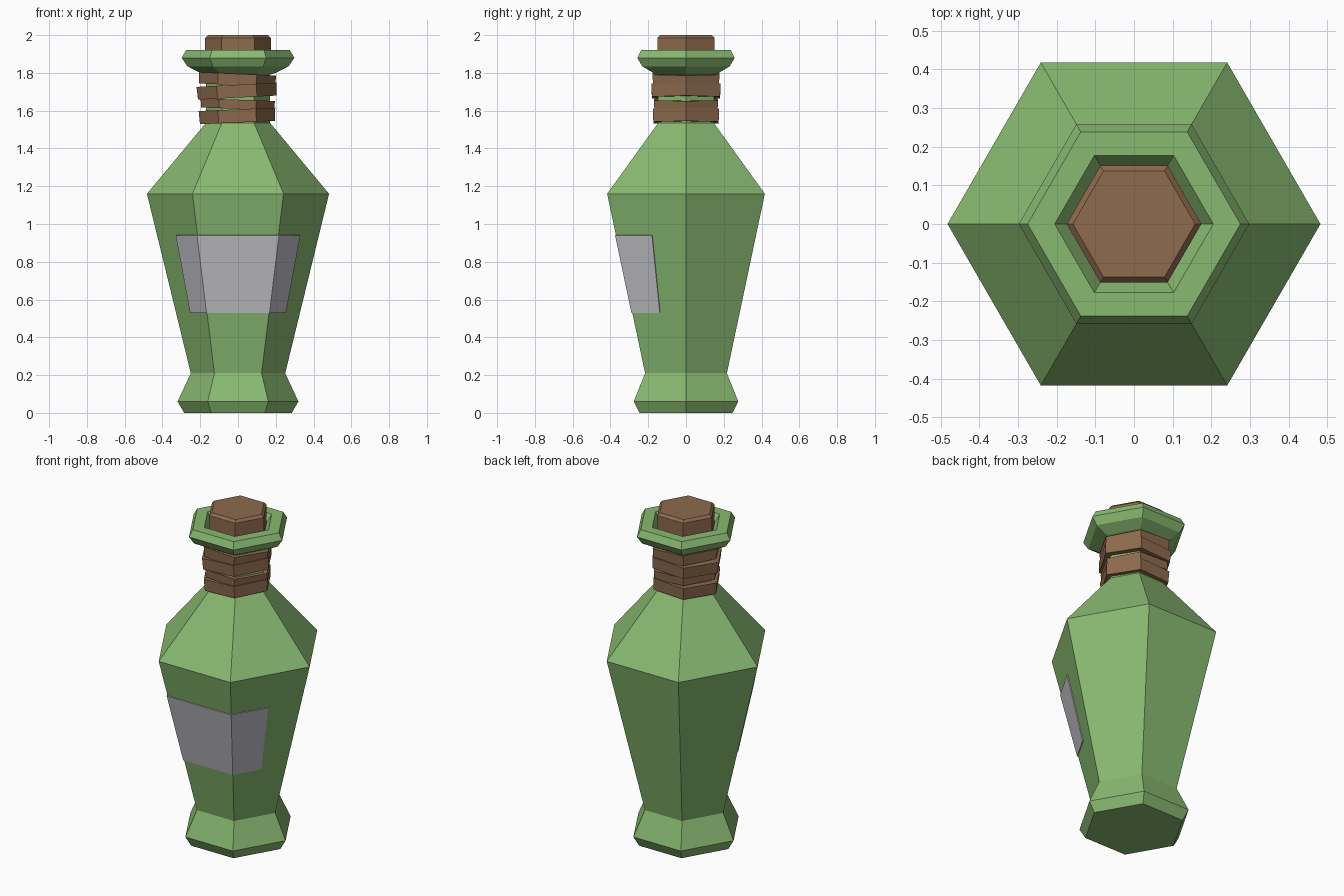
import bpy, bmesh, math
from mathutils import Matrix, Vector

if "Cube" in bpy.data.objects:
    bpy.data.objects.remove(bpy.data.objects["Cube"])


def material(name, rgb):
    m = bpy.data.materials.new(name)
    m.diffuse_color = (*rgb, 1)
    m.use_nodes = True
    m.node_tree.nodes["Principled BSDF"].inputs["Base Color"].default_value = m.diffuse_color
    return m


green = material("green glass", (0.25, 0.49, 0.165))
brown = material("brown cork", (0.27, 0.145, 0.075))
grey = material("grey paper", (0.54, 0.54, 0.59))


def corner(r, i, z):
    a = math.radians(60 * i)
    return Vector((r * math.cos(a), r * math.sin(a), z))


def finish(name, bm, mat):
    bmesh.ops.recalc_face_normals(bm, faces=bm.faces)
    mesh = bpy.data.meshes.new(name)
    bm.to_mesh(mesh)
    bm.free()
    mesh.materials.append(mat)
    ob = bpy.data.objects.new(name, mesh)
    bpy.context.collection.objects.link(ob)
    return ob


def hex_lathe(name, profile, mat, matrix=Matrix()):
    """Six-sided solid from (radius, z) pairs, capped at both ends."""
    bm = bmesh.new()
    rings = [[bm.verts.new(matrix @ corner(r, i, z)) for i in range(6)] for r, z in profile]
    for a, b in zip(rings, rings[1:]):
        for i in range(6):
            j = (i + 1) % 6
            bm.faces.new((a[i], a[j], b[j], b[i]))
    bm.faces.new(rings[0])
    bm.faces.new(rings[-1])
    return finish(name, bm, mat)


# Glass bottle: foot, tapered body, shoulder and neck, flared lip and mouth
hex_lathe("bottle", [(0.285, 0), (0.32, 0.06), (0.25, 0.21), (0.482, 1.16),
                     (0.17, 1.535), (0.17, 1.79), (0.20, 1.80), (0.268, 1.835),
                     (0.298, 1.88), (0.275, 1.92), (0.205, 1.92), (0.165, 1.86)], green)

# Cork stopper with chamfered top
hex_lathe("cork", [(0.165, 1.82), (0.174, 1.86), (0.174, 1.985), (0.158, 2.0)], brown)

# Slightly tilted neck wraps: (centre z, height, radius, x shift, tilt in degrees)
for n, (z, h, r, x, tilt) in enumerate([(1.765, 0.06, 0.205, -0.004, 2.5),
                                        (1.703, 0.068, 0.212, -0.006, -3),
                                        (1.634, 0.048, 0.197, -0.002, 2),
                                        (1.572, 0.07, 0.203, -0.004, -2.5)]):
    m = Matrix.Translation((x, 0, z)) @ Matrix.Rotation(math.radians(tilt), 4, 'Y')
    hex_lathe(f"neck_wrap_{n + 1}", [(r - 0.004, -h / 2), (r, h / 2)], brown, m)

# Paper label: covers the front face and half of each neighbour
bm = bmesh.new()
rows = []
for z in (0.53, 0.94):
    r = 0.25 + 0.232 * (z - 0.21) / 0.95 + 0.003
    c = [corner(r, i, z) for i in (3, 4, 5, 6)]
    pts = [c[1].lerp(c[0], 0.52), c[1], c[2], c[2].lerp(c[3], 0.52)]
    rows.append([bm.verts.new(p) for p in pts])
for i in range(3):
    bm.faces.new((rows[0][i], rows[0][i + 1], rows[1][i + 1], rows[1][i]))
label = finish("label", bm, grey)
solid = label.modifiers.new("thickness", 'SOLIDIFY')
solid.thickness = 0.005
solid.offset = 0
